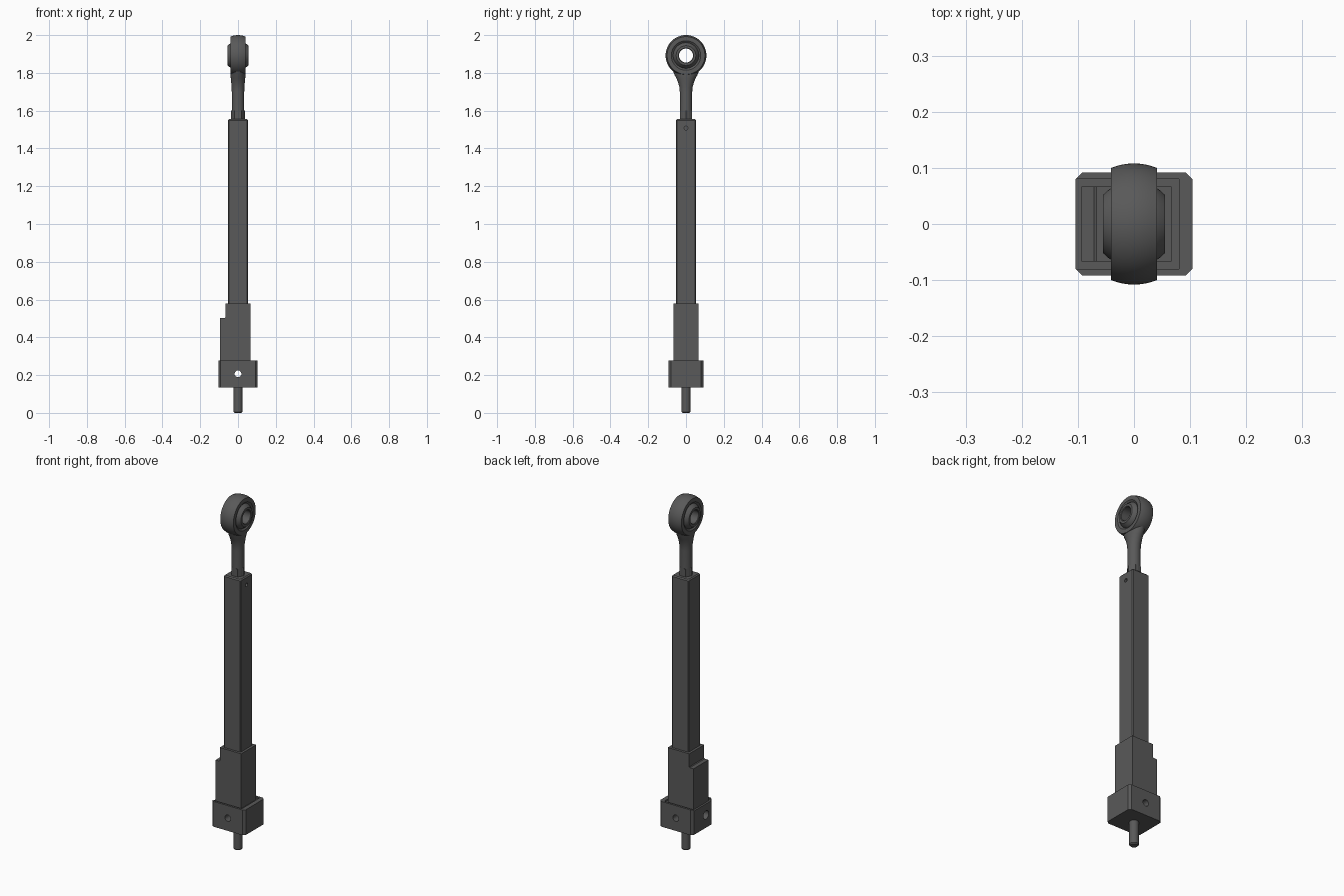
import bpy, bmesh, math
from mathutils import Matrix

cube = bpy.data.objects.get("Cube")
if cube:
    bpy.data.objects.remove(cube, do_unlink=True)

steel = bpy.data.materials.new("dark grey steel")
steel.use_nodes = True
GREY = (0.10, 0.10, 0.10, 1)
steel.diffuse_color = GREY
steel.node_tree.nodes["Principled BSDF"].inputs["Base Color"].default_value = GREY


def finish(name, bm, smooth=False):
    bmesh.ops.recalc_face_normals(bm, faces=bm.faces[:])
    mesh = bpy.data.meshes.new(name)
    bm.to_mesh(mesh)
    bm.free()
    mesh.materials.append(steel)
    ob = bpy.data.objects.new(name, mesh)
    bpy.context.collection.objects.link(ob)
    if smooth:
        activate(ob)
        bpy.ops.object.shade_smooth_by_angle(angle=math.radians(35))
    return ob


def activate(ob):
    bpy.ops.object.select_all(action="DESELECT")
    ob.select_set(True)
    bpy.context.view_layer.objects.active = ob


def loft(name, sections, smooth=False, closed=False):
    """Skin a list of equal-length point rings; cap the ends unless closed."""
    bm = bmesh.new()
    rings = [[bm.verts.new(p) for p in s] for s in sections]
    n = len(rings[0])
    pairs = list(zip(rings, rings[1:]))
    if closed:
        pairs.append((rings[-1], rings[0]))
    else:
        bm.faces.new(rings[0])
        bm.faces.new(rings[-1])
    for a, b in pairs:
        for i in range(n):
            j = (i + 1) % n
            bm.faces.new((a[i], a[j], b[j], b[i]))
    return finish(name, bm, smooth)


def ellipse(z, rx, ry, n=40):
    return [(rx * math.cos(2 * math.pi * i / n), ry * math.sin(2 * math.pi * i / n), z)
            for i in range(n)]


def ring_x(x, r, zc, n=64):
    """Circle around an axis parallel to x."""
    return [(x, r * math.cos(2 * math.pi * i / n), zc + r * math.sin(2 * math.pi * i / n))
            for i in range(n)]


def chamfered_rect(z, hx, hy, c):
    return [(hx, -hy + c, z), (hx, hy - c, z), (hx - c, hy, z), (-hx + c, hy, z),
            (-hx, hy - c, z), (-hx, -hy + c, z), (-hx + c, -hy, z), (hx - c, -hy, z)]


def cut(ob, cutter):
    mod = ob.modifiers.new("cut", "BOOLEAN")
    mod.operation = "DIFFERENCE"
    mod.solver = "EXACT"
    mod.object = cutter
    cutter.hide_render = True
    activate(ob)
    bpy.ops.object.modifier_apply(modifier=mod.name)
    bpy.data.objects.remove(cutter, do_unlink=True)


def drill(ob, loc, axis, r, depth):
    """Round hole centred on loc along the x or y axis."""
    bm = bmesh.new()
    turn = Matrix.Rotation(math.pi / 2, 4, "Y" if axis == "x" else "X")
    bmesh.ops.create_cone(bm, cap_ends=True, segments=24, radius1=r, radius2=r,
                          depth=depth, matrix=Matrix.Translation(loc) @ turn)
    cut(ob, finish("hole_cutter", bm))


# input shaft under the gearbox
loft("input_shaft", [ellipse(z, r, r) for z, r in ((0, .019), (.006, .024), (.14, .024))], True)

# gearbox block with chamfered corners, top pocket open on one side, and holes
block = loft("gearbox_block", [chamfered_rect(z, .1045, .0915, .012) for z in (.135, .278)])
bm = bmesh.new()
bmesh.ops.create_cube(bm, size=1, matrix=Matrix.Translation((-.06, 0, .29))
                      @ Matrix.Diagonal((.28, .16, .04, 1)))
cut(block, finish("pocket_cutter", bm))
drill(block, (0, 0, .207), "y", .018, .5)
drill(block, (-.10, -.03, .207), "x", .024, .06)

# stepped housing seated in the pocket
outline = [(-.094, .268), (.067, .268), (.067, .58), (-.067, .58),
           (-.067, .506), (-.071, .502), (-.094, .502)]
loft("stepped_housing", [[(x, y, z) for x, z in outline] for y in (-.067, .067)])

# long square tube with a small side hole
tube = loft("square_tube", [chamfered_rect(z, h, h, .005)
                            for z, h in ((.57, .0535), (1.549, .0535), (1.555, .048))])
drill(tube, (.053, 0, 1.508), "x", .010, .03)

# hexagonal collar and rod flaring into the eye
loft("rod_collar", [ellipse(z, .037, .037, 6) for z in (1.55, 1.60)])
neck = ((1.55, .033, .033), (1.70, .033, .033), (1.725, .034, .035), (1.75, .036, .042),
        (1.77, .038, .050), (1.79, .040, .061), (1.815, .040, .070))
loft("rod_neck", [ellipse(*s) for s in neck], True)

# eye ring with a crowned rim and bevelled mouth
EYE_Z = 1.892
rim = [(.041 * t / 4, .108 - .008 * (t / 4) ** 2) for t in range(-4, 5)]
mouth = [(.041, .078), (.033, .068), (-.033, .068), (-.041, .078)]
loft("eye_ring", [ring_x(x, r, EYE_Z) for x, r in rim + mouth], True, True)

# spherical bearing with a through bore
ball = [(.055 * t / 6, math.sqrt(.0757 ** 2 - (.055 * t / 6) ** 2)) for t in range(-6, 7)]
bore = [(.055, .040), (.052, .037), (-.052, .037), (-.055, .040)]
loft("spherical_bearing", [ring_x(x, r, EYE_Z) for x, r in ball + bore], True, True)
